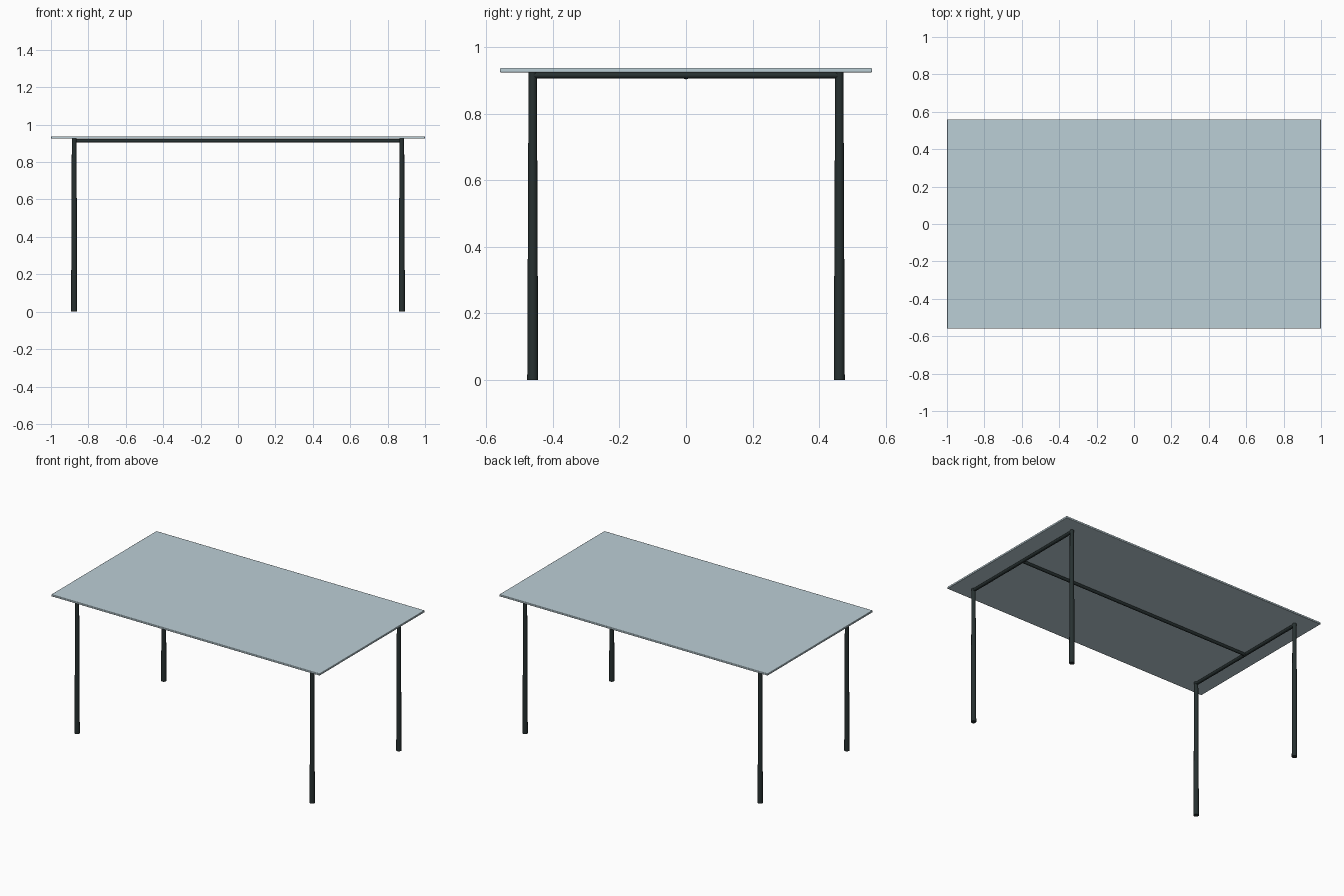
import bpy
import math

cube = bpy.data.objects.get("Cube")
if cube:
    bpy.data.objects.remove(cube, do_unlink=True)


def make_material(name, rgb):
    mat = bpy.data.materials.new(name)
    mat.use_nodes = True
    mat.diffuse_color = (*rgb, 1)
    mat.node_tree.nodes["Principled BSDF"].inputs["Base Color"].default_value = (*rgb, 1)
    return mat


glass = make_material("pale blue grey", (0.50, 0.62, 0.67))
metal = make_material("dark metal", (0.02, 0.03, 0.03))


def finish(name, mat):
    obj = bpy.context.object
    obj.name = name
    obj.data.materials.append(mat)
    bpy.ops.object.transform_apply(location=False, rotation=True, scale=True)
    bpy.ops.object.shade_smooth_by_angle(angle=math.radians(40))
    return obj


def bar(name, location, rotation, length, width, height):
    """Round rail lying flat."""
    bpy.ops.mesh.primitive_cylinder_add(vertices=16, radius=0.5, depth=1,
                                        location=location, rotation=rotation)
    bpy.context.object.scale = (width, height, length)
    return finish(name, metal)


LEG_X, LEG_Y = 0.876, 0.461
UNDERSIDE, TOP = 0.925, 0.938

# Thin tabletop with softened edges
bpy.ops.mesh.primitive_cube_add(size=1, location=(0, 0, (UNDERSIDE + TOP) / 2))
bpy.context.object.scale = (2, 1.12, TOP - UNDERSIDE)
top = finish("tabletop", glass)
bevel = top.modifiers.new("soft edge", "BEVEL")
bevel.width = 0.003
bevel.segments = 2

# Four legs, widening toward the floor
for side, sx in (("right", -1), ("left", 1)):
    for end, sy in (("front", -1), ("back", 1)):
        bpy.ops.mesh.primitive_cone_add(vertices=16, radius1=0.0165, radius2=0.0125,
                                        depth=UNDERSIDE,
                                        location=(sx * LEG_X, sy * LEG_Y, UNDERSIDE / 2))
        finish(f"{end}_{side}_leg", metal)
    # Rail joining the two legs at this end
    bar(f"{side}_end_rail", (sx * LEG_X, 0, 0.916), (math.pi / 2, 0, 0),
        LEG_Y * 2, 0.024, 0.019)

# Long rail between the end rails
bar("long_rail", (0, 0, 0.914), (0, math.pi / 2, 0), LEG_X * 2, 0.02, 0.02)
